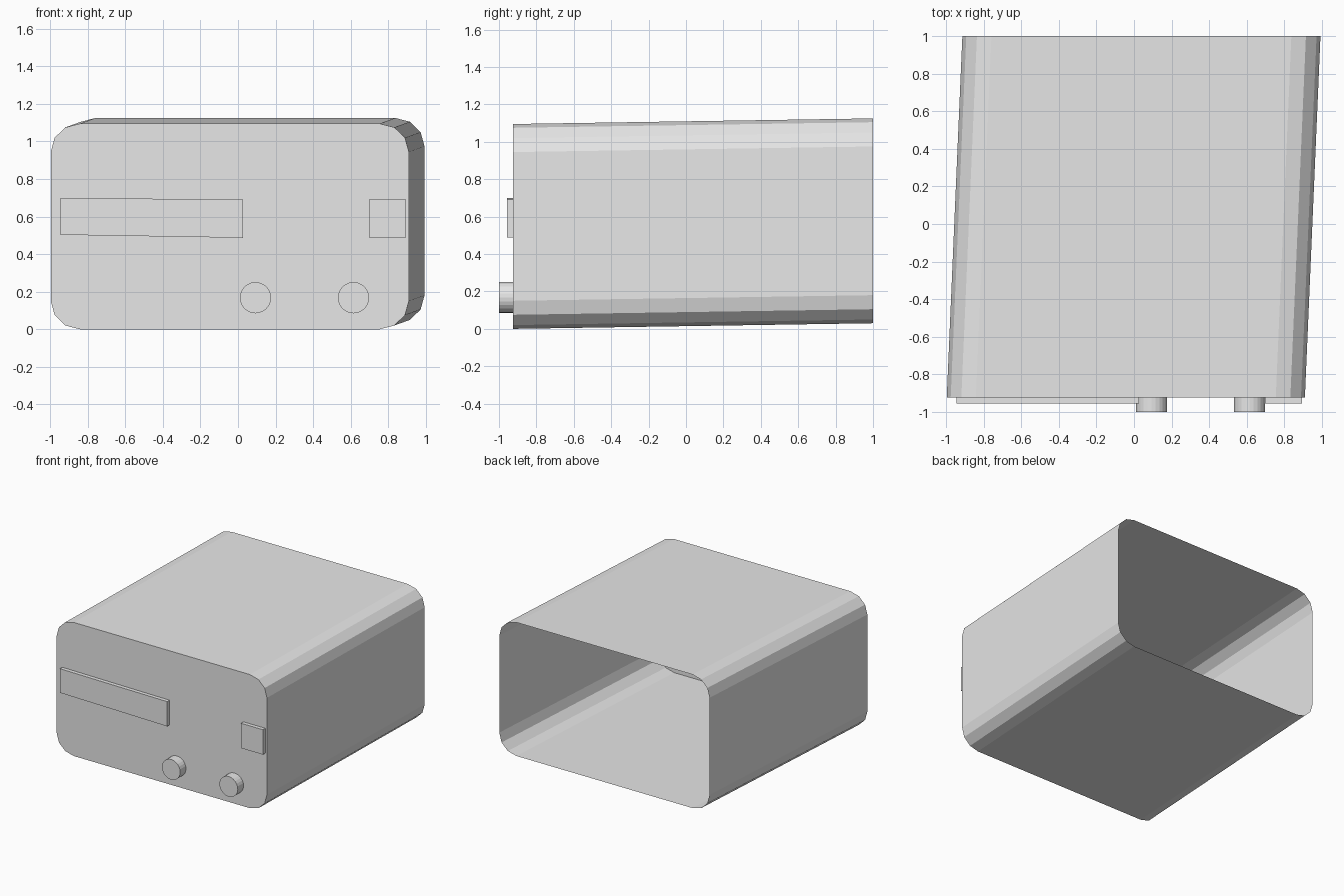
import bpy, bmesh, math
from mathutils import Matrix, Vector

cube = bpy.data.objects.get("Cube")
if cube:
    bpy.data.objects.remove(cube, do_unlink=True)

grey = bpy.data.materials.new("light grey")
grey.use_nodes = True
colour = (0.8, 0.8, 0.8, 1)
grey.diffuse_color = colour
grey.node_tree.nodes["Principled BSDF"].inputs["Base Color"].default_value = colour

FRONT, BACK = -0.925, 1.0


def finish(name, bm):
    mesh = bpy.data.meshes.new(name)
    bm.to_mesh(mesh)
    bm.free()
    mesh.materials.append(grey)
    obj = bpy.data.objects.new(name, mesh)
    bpy.context.collection.objects.link(obj)
    return obj


def extruded(name, outline, shift, close_end):
    """Face from an (x, z) outline on the front plane, swept by a shift."""
    bm = bmesh.new()
    start = [bm.verts.new((x, FRONT, z)) for x, z in outline]
    end = [bm.verts.new(v.co + Vector(shift)) for v in start]
    bm.faces.new(start)
    for i in range(len(start)):
        j = (i + 1) % len(start)
        bm.faces.new((start[i], end[i], end[j], start[j]))
    if close_end:
        bm.faces.new(end[::-1])
    bmesh.ops.recalc_face_normals(bm, faces=bm.faces)
    return finish(name, bm)


def rounded_rect(x0, x1, z0, z1, rx, rz, steps):
    corners = ((x1 - rx, z1 - rz), (x0 + rx, z1 - rz),
               (x0 + rx, z0 + rz), (x1 - rx, z0 + rz))
    points = []
    for quarter, (cx, cz) in enumerate(corners):
        for s in range(steps + 1):
            a = math.pi / 2 * (quarter + s / steps)
            points.append((cx + rx * math.cos(a), cz + rz * math.sin(a)))
    return points


# Skewed casing, open at the back
extruded("casing", rounded_rect(-0.997, 0.91, 0, 1.095, 0.155, 0.15, 3),
         (0.083, BACK - FRONT, 0.03), False)

# Raised plates on the front
extruded("display_panel", [(-0.945, 0.503), (0.027, 0.487), (0.027, 0.69), (-0.945, 0.70)],
         (0, -0.031, 0), True)
extruded("square_button", [(0.697, 0.488), (0.895, 0.488), (0.895, 0.692), (0.697, 0.692)],
         (0, -0.031, 0), True)

# Round knobs
depth = BACK + FRONT
for name, x in (("right_knob", 0.093), ("left_knob", 0.615)):
    bm = bmesh.new()
    place = Matrix.Translation((x, FRONT - depth / 2, 0.168)) @ Matrix.Rotation(math.pi / 2, 4, "X")
    bmesh.ops.create_cone(bm, cap_ends=True, segments=24, radius1=0.083, radius2=0.083,
                          depth=depth, matrix=place)
    finish(name, bm)
